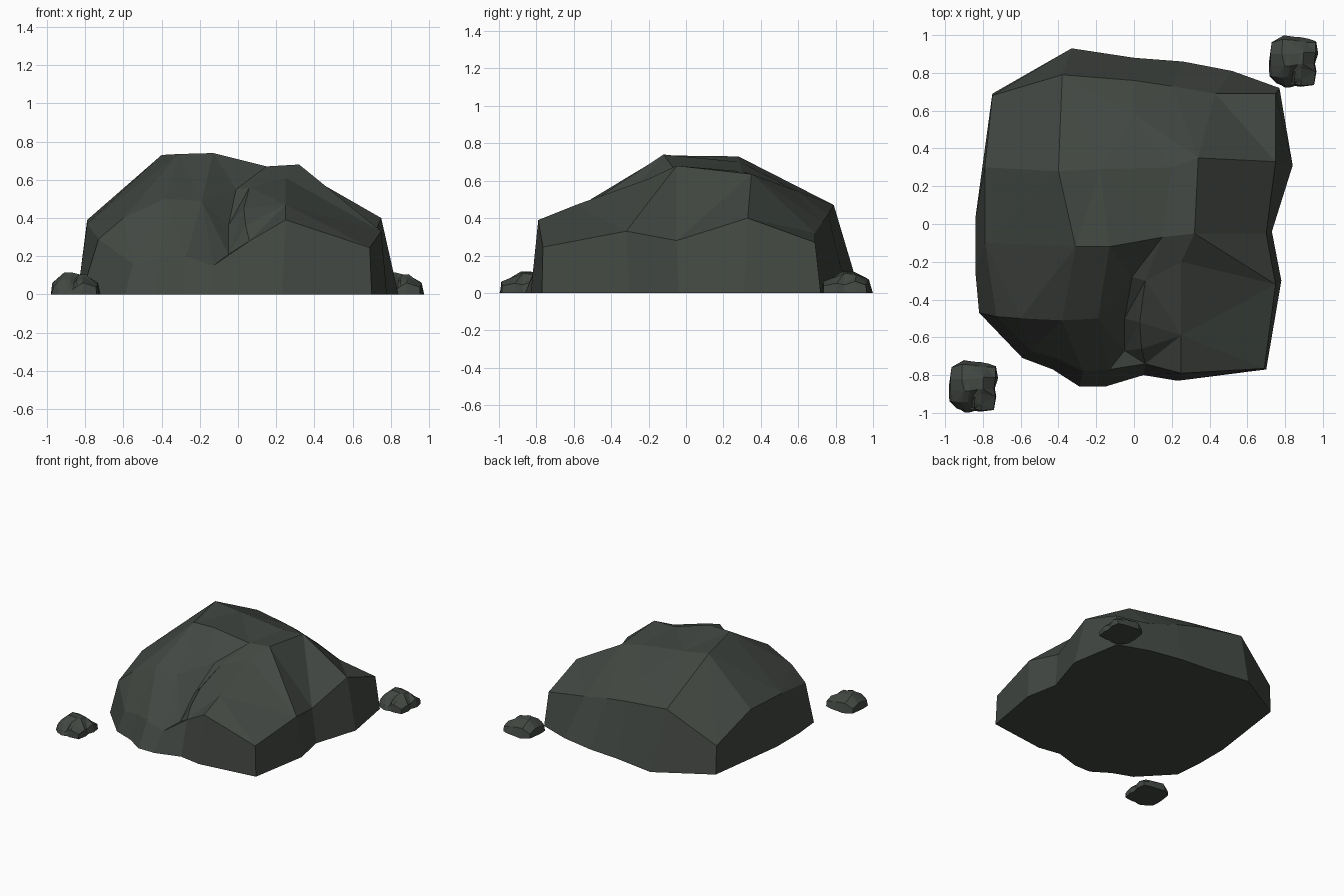
import bpy, bmesh
from mathutils import Vector
from mathutils.geometry import delaunay_2d_cdt

if "Cube" in bpy.data.objects:
    bpy.data.objects.remove(bpy.data.objects["Cube"])

stone = bpy.data.materials.new("dark green grey stone")
stone.diffuse_color = (0.055, 0.064, 0.055, 1)
stone.use_nodes = True
stone.node_tree.nodes["Principled BSDF"].inputs["Base Color"].default_value = stone.diffuse_color

# ground outline, counter-clockwise, and the shoulder line above it point by point
outline = [(-.84, -.25), (-.82, -.47), (-.59, -.71), (-.43, -.77), (-.29, -.86), (-.15, -.86),
           (.05, -.80), (.23, -.83), (.70, -.77), (.78, -.30), (.73, -.04), (.84, .31),
           (.77, .72), (.52, .81), (.26, .86), (0, .88), (-.33, .93), (-.75, .69), (-.84, .03)]
shoulder = [(-.79, -.10, .37), (-.73, -.49, .29), (-.55, -.67, .16), (-.41, -.71, .19),
            (-.27, -.78, .20), (-.13, -.77, .15), (.06, -.74, .28), (.25, -.79, .39),
            (.69, -.765, .245), (.75, -.32, .33), (.70, -.05, .28), (.75, .33, .40),
            (.75, .69, .27), (.43, .69, .32), (.20, .73, .38), (0, .76, .42),
            (-.38, .79, .47), (-.75, .68, .23), (-.79, .30, .39)]
# ridges and creases on top of the boulder
ridges = [
    [(-.40, .28, .73), (-.31, -.12, .735), (-.13, -.12, .74), (.15, -.07, .67),
     (.32, -.05, .68), (.34, .35, .635)],                              # crown edge
    [(-.60, -.50, .40), (-.38, -.51, .50), (-.19, -.50, .49)],         # front left brow
    [(-.01, -.28, .55), (-.05, -.50, .36), (-.05, -.67, .21)],         # front cleft
    [(.06, -.30, .56), (.03, -.52, .45), (.04, -.66, .36)],            # block beside the cleft
    [(.25, -.20, .61), (.25, -.59, .47)],                              # block top
    [(-.18, .29, .70), (0, .58, .55)],                                 # back hollow
    [(.20, .30, .65)],
]


def build_rock_mesh():
    n = len(outline)
    points = list(shoulder)
    creases = []
    for ridge in ridges:
        start = len(points)
        points += ridge
        creases += [(i, i + 1) for i in range(start, len(points) - 1)]
    # triangulate the cap inside the shoulder line
    flat = [Vector(p[:2]) for p in points]
    tris = delaunay_2d_cdt(flat, creases, [list(range(n))], 1, 1e-5)
    bm = bmesh.new()
    cap = [bm.verts.new((v.x, v.y, points[o[0]][2] if o else .3))
           for v, o in zip(tris[0], tris[3])]
    rim = {o[0]: cap[i] for i, o in enumerate(tris[3]) if o}
    for f in tris[2]:
        bm.faces.new([cap[i] for i in f])
    # walls and underside
    base = [bm.verts.new((x, y, 0)) for x, y in outline]
    for i in range(n):
        j = (i + 1) % n
        bm.faces.new((base[i], base[j], rim[j], rim[i]))
    bm.faces.new(base[::-1])
    bmesh.ops.recalc_face_normals(bm, faces=bm.faces)
    mesh = bpy.data.meshes.new("rock")
    bm.to_mesh(mesh)
    bm.free()
    mesh.materials.append(stone)
    return mesh


# one large boulder and two small copies at opposite corners
rock = build_rock_mesh()
for name, x, y, size in (("boulder", 0, 0, 1),
                         ("front_pebble", -.85, -.865, .155),
                         ("back_pebble", .845, .855, .155)):
    ob = bpy.data.objects.new(name, rock)
    ob.location = (x, y, 0)
    ob.scale = (size,) * 3
    bpy.context.collection.objects.link(ob)
